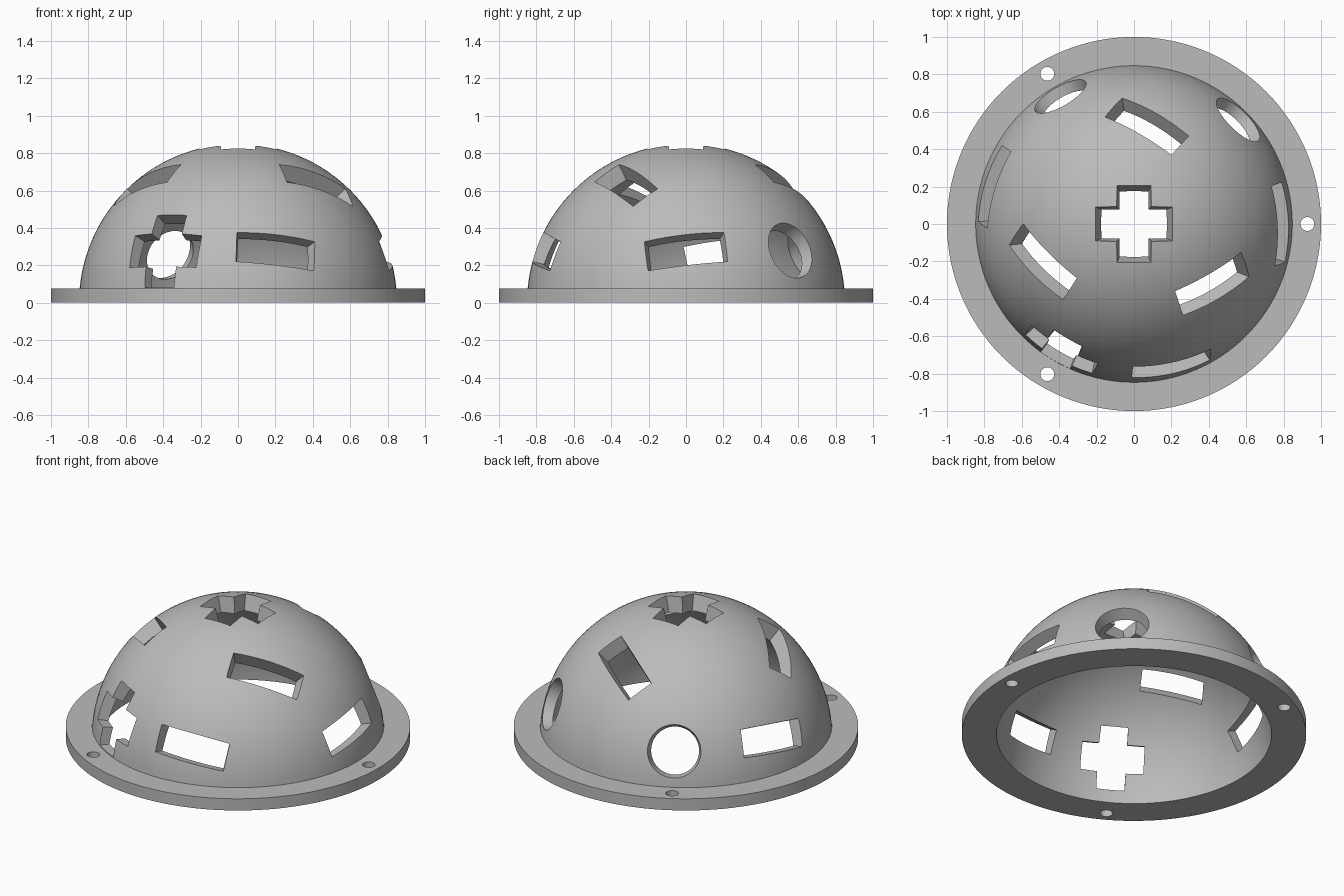
import bpy
import bmesh
from math import radians, sin, cos, pi, sqrt, acos, atan2
from mathutils import Matrix, Vector

if "Cube" in bpy.data.objects:
    bpy.data.objects.remove(bpy.data.objects["Cube"], do_unlink=True)

FLANGE_TOP = 0.075
OUTER_R, INNER_R, INNER_DROP = 0.85, 0.80, 0.05
ELEVATION = 19.5

gray = bpy.data.materials.new("plain gray")
gray.use_nodes = True
gray.diffuse_color = (0.5, 0.5, 0.5, 1)
gray.node_tree.nodes["Principled BSDF"].inputs["Base Color"].default_value = (0.5, 0.5, 0.5, 1)


def make_object(name, bm):
    bmesh.ops.recalc_face_normals(bm, faces=bm.faces[:])
    mesh = bpy.data.meshes.new(name)
    bm.to_mesh(mesh)
    bm.free()
    obj = bpy.data.objects.new(name, mesh)
    bpy.context.collection.objects.link(obj)
    mesh.materials.append(gray)
    return obj


def arc(radius, centre_z, start, end, steps=32):
    """Points of a quarter arc, angles measured up from the base plane."""
    angles = [start + (end - start) * i / steps for i in range(steps + 1)]
    return [(radius * cos(a), centre_z + radius * sin(a)) for a in angles]


# Hollow dome with its flange, turned from one profile
def build_dome():
    foot = atan2(FLANGE_TOP, sqrt(OUTER_R ** 2 - FLANGE_TOP ** 2))
    rim = atan2(INNER_DROP, sqrt(INNER_R ** 2 - INNER_DROP ** 2))
    profile = arc(INNER_R, -INNER_DROP, pi / 2, rim)
    profile += [(1, 0), (1, FLANGE_TOP)]
    profile += arc(OUTER_R, 0, foot, pi / 2)
    bm = bmesh.new()
    verts = [bm.verts.new((max(r, 0) if r > 1e-6 else 0, 0, z)) for r, z in profile]
    edges = [bm.edges.new(pair) for pair in zip(verts, verts[1:])]
    bmesh.ops.spin(bm, geom=verts + edges, cent=(0, 0, 0), axis=(0, 0, 1),
                   angle=2 * pi, steps=128)
    bmesh.ops.remove_doubles(bm, verts=bm.verts[:], dist=1e-5)
    return make_object("flanged_dome", bm)


# Outlines of the openings
def slot_outline(half_length=0.215, half_width=0.083):
    return [(half_length * sx, half_width * sy)
            for sx, sy in ((-1, -1), (1, -1), (1, 1), (-1, 1))]


def cross_outline(reach=0.205, half_arm=0.09):
    quarter = [(reach, -half_arm), (reach, half_arm), (half_arm, half_arm)]
    points = []
    for x, y in quarter * 4:
        turn = len(points) // 3
        for _ in range(turn):
            x, y = -y, x
        points.append((x, y))
    return points


def round_outline(radius=0.152, sides=64):
    return [(radius * cos(2 * pi * i / sides), radius * sin(2 * pi * i / sides))
            for i in range(sides)]


def add_cutter(bm, outline, azimuth, elevation, tilt=0):
    """Tapered prism pointing out of the dome."""
    az, el = radians(azimuth), radians(elevation)
    normal = Vector((cos(el) * cos(az), cos(el) * sin(az), sin(el)))
    across = Vector((-sin(az), cos(az), 0))
    spin = Matrix.Rotation(radians(tilt), 3, normal)
    u, v = spin @ across, spin @ normal.cross(across)
    rings = []
    for distance in (0.6, 0.95):
        scale = (distance - 0.2) / 0.62
        rings.append([bm.verts.new(normal * distance + (u * x + v * y) * scale)
                      for x, y in outline])
    low, high = rings
    bm.faces.new(low[::-1])
    bm.faces.new(high)
    for i in range(len(low)):
        j = (i + 1) % len(low)
        bm.faces.new((low[i], low[j], high[j], high[i]))


def build_cutters():
    bm = bmesh.new()
    # Cross openings at the crown and low on the wall
    add_cutter(bm, cross_outline(), 0, 90)
    add_cutter(bm, cross_outline(), 240, ELEVATION)
    # Round openings
    for azimuth in (45, 120):
        add_cutter(bm, round_outline(), azimuth, ELEVATION)
    # Lower and upper slots
    for azimuth, tilt in ((0, 7), (165, -7), (285, -7)):
        add_cutter(bm, slot_outline(), azimuth, ELEVATION, tilt)
    for azimuth, tilt in ((82.5, -28), (202.5, 28), (322.5, -28)):
        add_cutter(bm, slot_outline(), azimuth, 50, tilt)
    # Screw holes through the flange
    for azimuth in (0, 120, 240):
        place = Matrix.Rotation(radians(azimuth), 4, "Z") @ Matrix.Translation((0.927, 0, 0.04))
        bmesh.ops.create_cone(bm, cap_ends=True, segments=32, radius1=0.037,
                              radius2=0.037, depth=0.2, matrix=place)
    cutter = make_object("opening_cutters", bm)
    cutter.hide_render = True
    return cutter


dome = build_dome()
cutters = build_cutters()
cut = dome.modifiers.new("openings", "BOOLEAN")
cut.operation = "DIFFERENCE"
cut.solver = "EXACT"
cut.object = cutters

bpy.ops.object.select_all(action="DESELECT")
dome.select_set(True)
bpy.context.view_layer.objects.active = dome
bpy.ops.object.modifier_apply(modifier=cut.name)
bpy.data.objects.remove(cutters, do_unlink=True)
bpy.ops.object.shade_smooth_by_angle(angle=radians(30))
